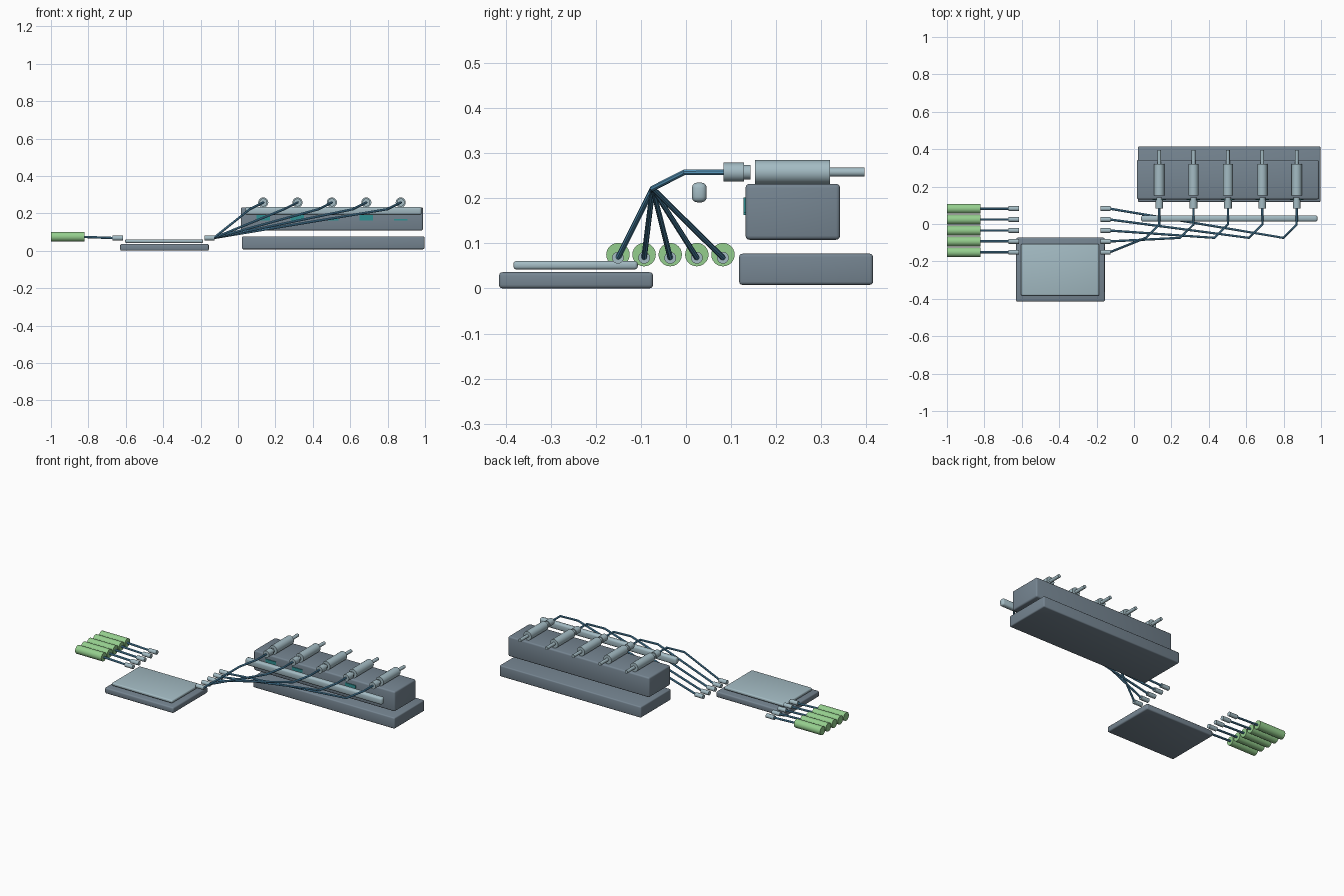
import bpy
from math import pi
from mathutils import Vector

if "Cube" in bpy.data.objects:
    bpy.data.objects.remove(bpy.data.objects["Cube"])


def material(name, rgb):
    m = bpy.data.materials.new(name)
    m.diffuse_color = (*rgb, 1)
    m.use_nodes = True
    m.node_tree.nodes["Principled BSDF"].inputs["Base Color"].default_value = m.diffuse_color
    return m


SLATE = material("slate grey", (0.18, 0.235, 0.285))
PALE = material("pale steel", (0.37, 0.50, 0.55))
BLUE = material("tube blue", (0.10, 0.32, 0.52))
GREEN = material("soft green", (0.30, 0.62, 0.27))
TEAL = material("teal", (0.03, 0.28, 0.29))


def box(name, x, y, z, mat, bevel=0.0, segments=3):
    """Rounded box from (min, max) ranges."""
    lo, hi = Vector((x[0], y[0], z[0])), Vector((x[1], y[1], z[1]))
    bpy.ops.mesh.primitive_cube_add(size=1, location=(lo + hi) / 2)
    ob = bpy.context.object
    ob.name = name
    ob.scale = hi - lo
    bpy.ops.object.transform_apply(location=False, rotation=False, scale=True)
    ob.data.materials.append(mat)
    if bevel:
        mod = ob.modifiers.new("rounded edges", 'BEVEL')
        mod.width = bevel
        mod.segments = segments
        bpy.ops.object.modifier_apply(modifier=mod.name)
        bpy.ops.object.shade_smooth_by_angle()
    return ob


def rod(name, a, b, r, mat, sides=24):
    """Cylinder between two points."""
    a, b = Vector(a), Vector(b)
    bpy.ops.mesh.primitive_cylinder_add(vertices=sides, radius=r, depth=(b - a).length,
                                        location=(a + b) / 2)
    ob = bpy.context.object
    ob.name = name
    ob.rotation_euler = (b - a).to_track_quat('Z', 'Y').to_euler()
    ob.data.materials.append(mat)
    bpy.ops.object.shade_smooth_by_angle()
    return ob


def tube(name, points, r, mat):
    """Hose swept along straight segments."""
    cu = bpy.data.curves.new(name, 'CURVE')
    cu.dimensions = '3D'
    cu.bevel_depth = r
    cu.bevel_resolution = 2
    cu.use_fill_caps = True
    sp = cu.splines.new('POLY')
    sp.points.add(len(points) - 1)
    for p, co in zip(sp.points, points):
        p.co = (*co, 1)
    ob = bpy.data.objects.new(name, cu)
    bpy.context.collection.objects.link(ob)
    cu.materials.append(mat)
    bpy.ops.object.select_all(action='DESELECT')
    ob.select_set(True)
    bpy.context.view_layer.objects.active = ob
    bpy.ops.object.convert(target='MESH')
    bpy.ops.object.shade_smooth_by_angle()


# Pump bank: base slab, upper block and floating front rail
box("pump_base", (0.021, 0.997), (0.118, 0.415), (0.008, 0.077), SLATE, 0.007)
box("pump_block", (0.015, 0.989), (0.132, 0.342), (0.108, 0.232), SLATE, 0.009)
box("front_rail", (0.038, 0.982), (0.013, 0.046), (0.191, 0.235), PALE, 0.012)

# Flat chip plate with raised panel
box("plate_base", (-0.63, -0.156), (-0.415, -0.073), (0.0, 0.036), SLATE, 0.008)
box("plate_panel", (-0.604, -0.186), (-0.383, -0.107), (0.042, 0.061), PALE, 0.007)

PUMP_X = [0.135, 0.318, 0.502, 0.686, 0.87]
LINE_Y = [-0.151, -0.093, -0.035, 0.024, 0.082]
ZP, ZL = 0.258, 0.068

for i, (x, y) in enumerate(zip(PUMP_X, LINE_Y), 1):
    # Pump cylinder with plunger behind and stepped fitting in front
    rod(f"pump_barrel_{i}", (x, 0.153, ZP), (x, 0.32, ZP), 0.027, PALE)
    rod(f"plunger_{i}", (x, 0.315, ZP), (x, 0.396, ZP), 0.010, PALE)
    rod(f"fitting_{i}", (x, 0.083, ZP), (x, 0.129, ZP), 0.021, PALE)
    rod(f"fitting_neck_{i}", (x, 0.127, ZP), (x, 0.143, ZP), 0.016, PALE)

    # Status window on the block front
    top = 0.170 if i in (3, 5) else 0.202
    box(f"window_{i}", (x - 0.036, x + 0.036), (0.128, 0.135), (0.163, top), TEAL)

    # Hose from plate-side connector up to the pump
    tube(f"hose_{i}", [(-0.13, y, ZL), (x - 0.072, -0.074, 0.222),
                       (x, -0.003, ZP), (x, 0.09, ZP)], 0.0063, BLUE)
    rod(f"inlet_connector_{i}", (-0.18, y, ZL), (-0.125, y, ZL), 0.013, PALE)

    # Outlet connector, short hose and green vial
    rod(f"outlet_connector_{i}", (-0.67, y, ZL), (-0.615, y, ZL), 0.013, PALE)
    tube(f"outlet_hose_{i}", [(-0.665, y, ZL), (-0.83, y, 0.074)], 0.0063, BLUE)
    rod(f"vial_{i}", (-1.0, y, 0.075), (-0.82, y, 0.075), 0.026, GREEN)
